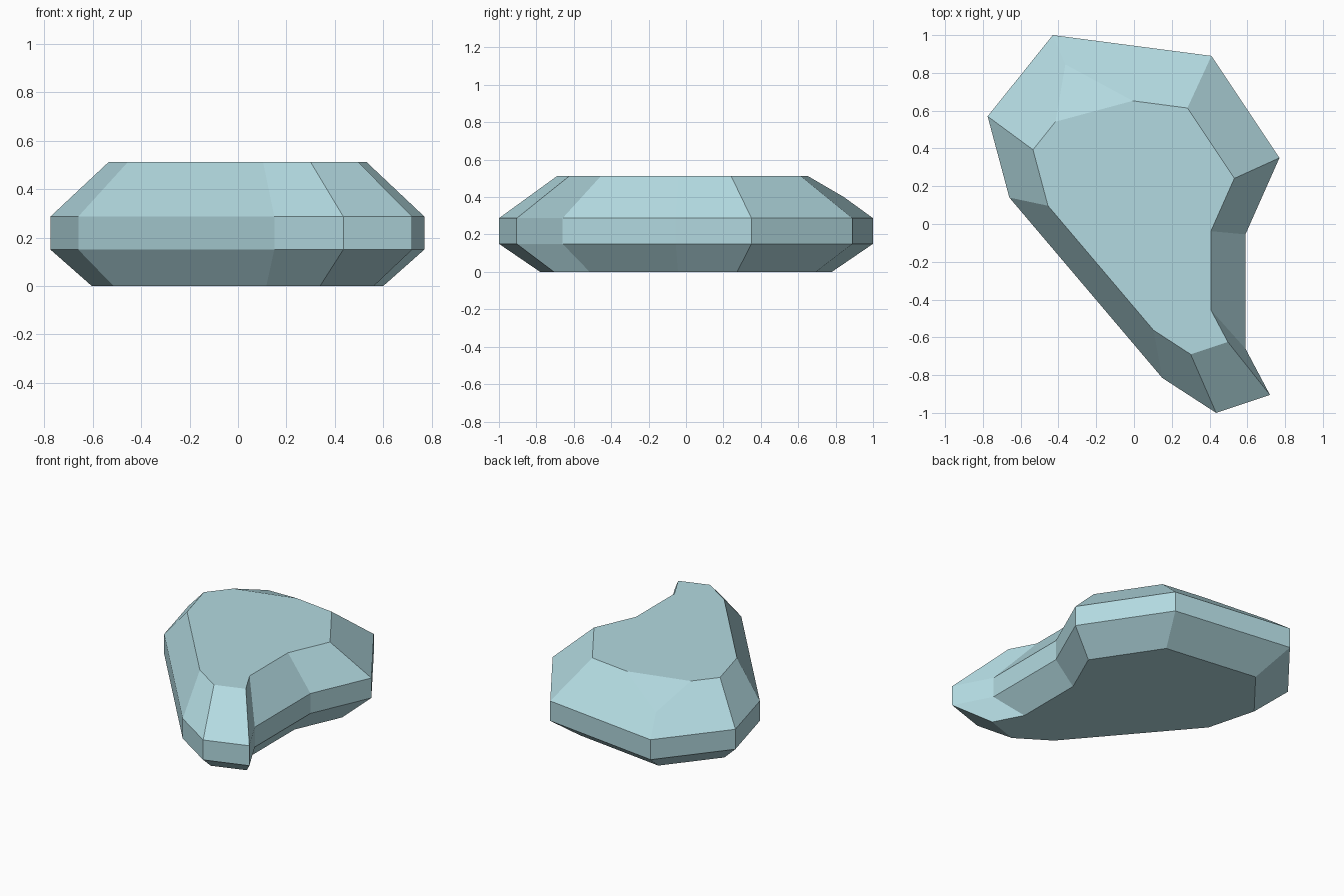
import bpy, bmesh
from mathutils import Vector

if "Cube" in bpy.data.objects:
    bpy.data.objects.remove(bpy.data.objects["Cube"])

# Waist outline of the rock, counter-clockwise seen from above
OUTLINE = [(-0.43, 1.0), (-0.775, 0.57), (-0.66, 0.14), (0.15, -0.815), (0.435, -1.0),
           (0.72, -0.905), (0.59, -0.66), (0.59, -0.055), (0.77, 0.35), (0.41, 0.89)]
# Scale and height of each level: base, lower waist, upper waist, top
LEVELS = [(0.78, 0.0), (1.0, 0.15), (1.0, 0.287), (0.69, 0.512)]

bm = bmesh.new()
rings = [[bm.verts.new((x * s, y * s, z)) for x, y in OUTLINE] for s, z in LEVELS]
n = len(OUTLINE)
for low, high in zip(rings, rings[1:]):
    for i in range(n):
        j = (i + 1) % n
        bm.faces.new((low[i], low[j], high[j], high[i]))
bm.faces.new(rings[0][::-1])
bm.faces.new(rings[-1])

# Chipped corner at the back left of the top: cut through the edge midpoints
corner = rings[3][0].co.copy()
a, b, c = [(corner + v.co) / 2 for v in (rings[3][1], rings[3][-1], rings[2][0])]
normal = (b - a).cross(c - a).normalized()
if normal.dot(corner - a) < 0:
    normal = -normal
cut = bmesh.ops.bisect_plane(bm, geom=bm.verts[:] + bm.edges[:] + bm.faces[:],
                             plane_co=a, plane_no=normal, clear_outer=True)
bmesh.ops.holes_fill(bm, edges=[e for e in bm.edges if e.is_boundary], sides=0)
bmesh.ops.recalc_face_normals(bm, faces=bm.faces[:])

mesh = bpy.data.meshes.new("rock")
bm.to_mesh(mesh)
bm.free()
stone = bpy.data.materials.new("pale blue stone")
stone.diffuse_color = (0.45, 0.70, 0.75, 1)
stone.use_nodes = True
stone.node_tree.nodes["Principled BSDF"].inputs["Base Color"].default_value = stone.diffuse_color
mesh.materials.append(stone)
bpy.context.collection.objects.link(bpy.data.objects.new("rock", mesh))
